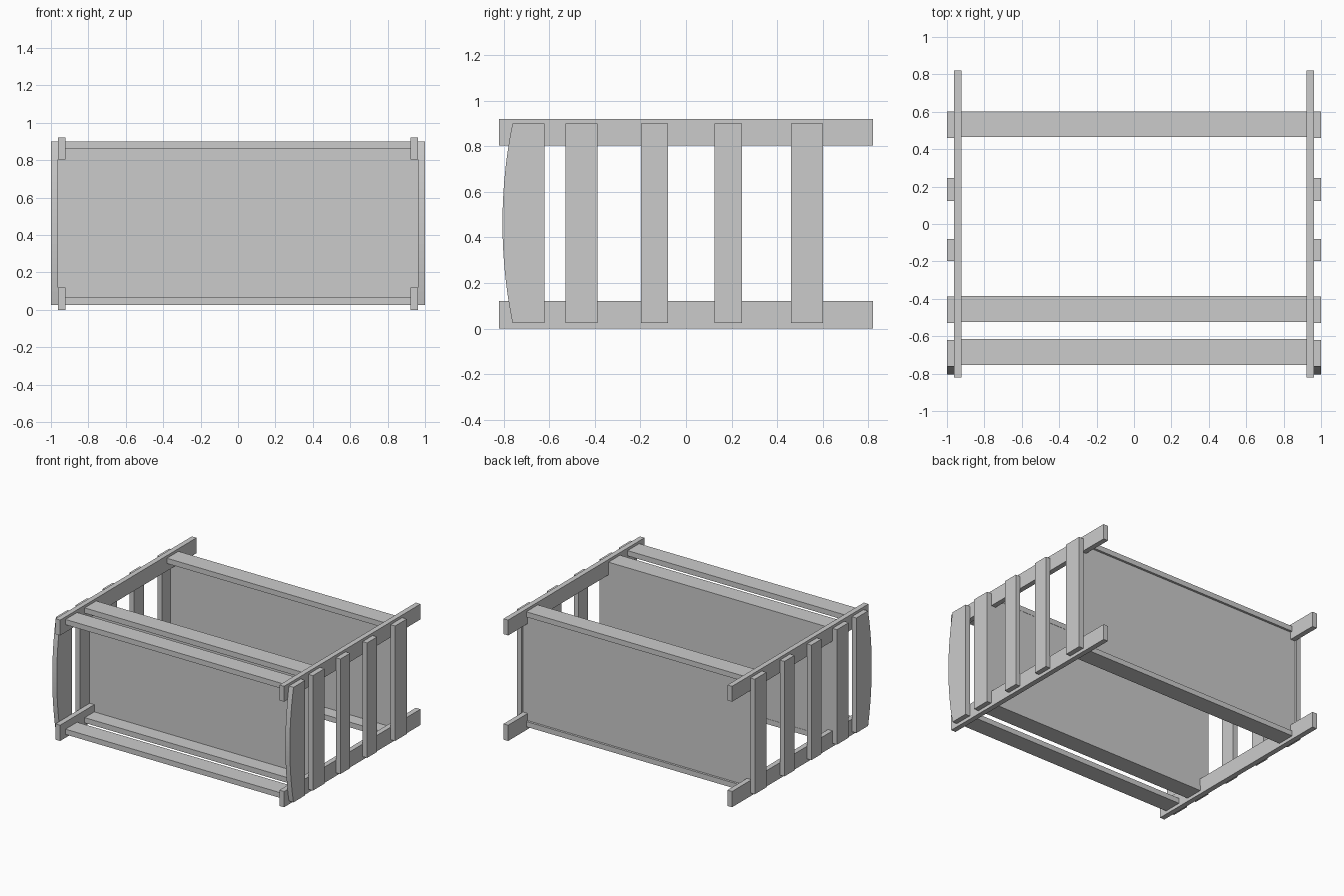
import bpy, math

if "Cube" in bpy.data.objects:
    bpy.data.objects.remove(bpy.data.objects["Cube"])

def prism(name, profile, x0, x1):
    """Extrude a (y, z) profile from x0 to x1."""
    n = len(profile)
    verts = [(x, y, z) for x in (x0, x1) for y, z in profile]
    faces = [tuple(range(n - 1, -1, -1)), tuple(range(n, 2 * n))]
    faces += [(i, (i + 1) % n, n + (i + 1) % n, n + i) for i in range(n)]
    me = bpy.data.meshes.new(name)
    me.from_pydata(verts, [], faces)
    me.update()
    ob = bpy.data.objects.new(name, me)
    bpy.context.collection.objects.link(ob)
    return ob

def board(name, x0, x1, y0, y1, z0, z1):
    return prism(name, [(y0, z0), (y1, z0), (y1, z1), (y0, z1)], x0, x1)

def mirror_x(ob):
    ob.modifiers.new("mirror", 'MIRROR').use_axis[0] = True

XI, XM, XO = 0.923, 0.962, 1.0   # inner rail face, rail/slat joint, outer face
Z0, Z1, T = 0.025, 0.90, 0.04    # slat height range and board thickness

# side rails, low and high on both sides
for level, z0, z1 in (("lower", 0.0, 0.12), ("upper", 0.803, 0.92)):
    mirror_x(board(f"{level}_side_rail", XI, XM, -0.82, 0.82, z0, z1))

# straight vertical side slats
slats = [(-0.528, -0.388), (-0.198, -0.08), (0.124, 0.245), (0.461, 0.601)]
for i, (y0, y1) in enumerate(slats):
    mirror_x(board(f"side_slat_{i + 1}", XM, XO, y0, y1, Z0, Z1))

# front slat with a shallow arc on its front edge
half, sag = (Z1 - Z0) / 2, 0.044
radius = (half ** 2 + sag ** 2) / (2 * sag)
sweep = math.asin(half / radius)
profile = [(-0.62, Z0), (-0.62, Z1)]
for i in range(25):
    a = sweep * (1 - i / 12)
    profile.append((-0.805 + radius * (1 - math.cos(a)), (Z0 + Z1) / 2 + radius * math.sin(a)))
mirror_x(prism("curved_front_slat", profile[::-1], XM, XO))

# flat cross boards joining the two sides, top and bottom
for place, y0, y1 in (("front", -0.755, -0.616), ("middle", -0.525, -0.386), ("back", 0.464, 0.602)):
    board(f"{place}_lower_cross_board", -XI, XI, y0, y1, Z0, Z0 + T)
    board(f"{place}_upper_cross_board", -XI, XI, y0, y1, Z1 - T, Z1)

# thin upright panels between the middle and the back cross boards
board("middle_panel", -XM, XM, -0.41, -0.388, Z0 + T, Z1 - T)
board("back_panel", -XM, XM, 0.563, 0.585, Z0 + T, Z1 - T)
